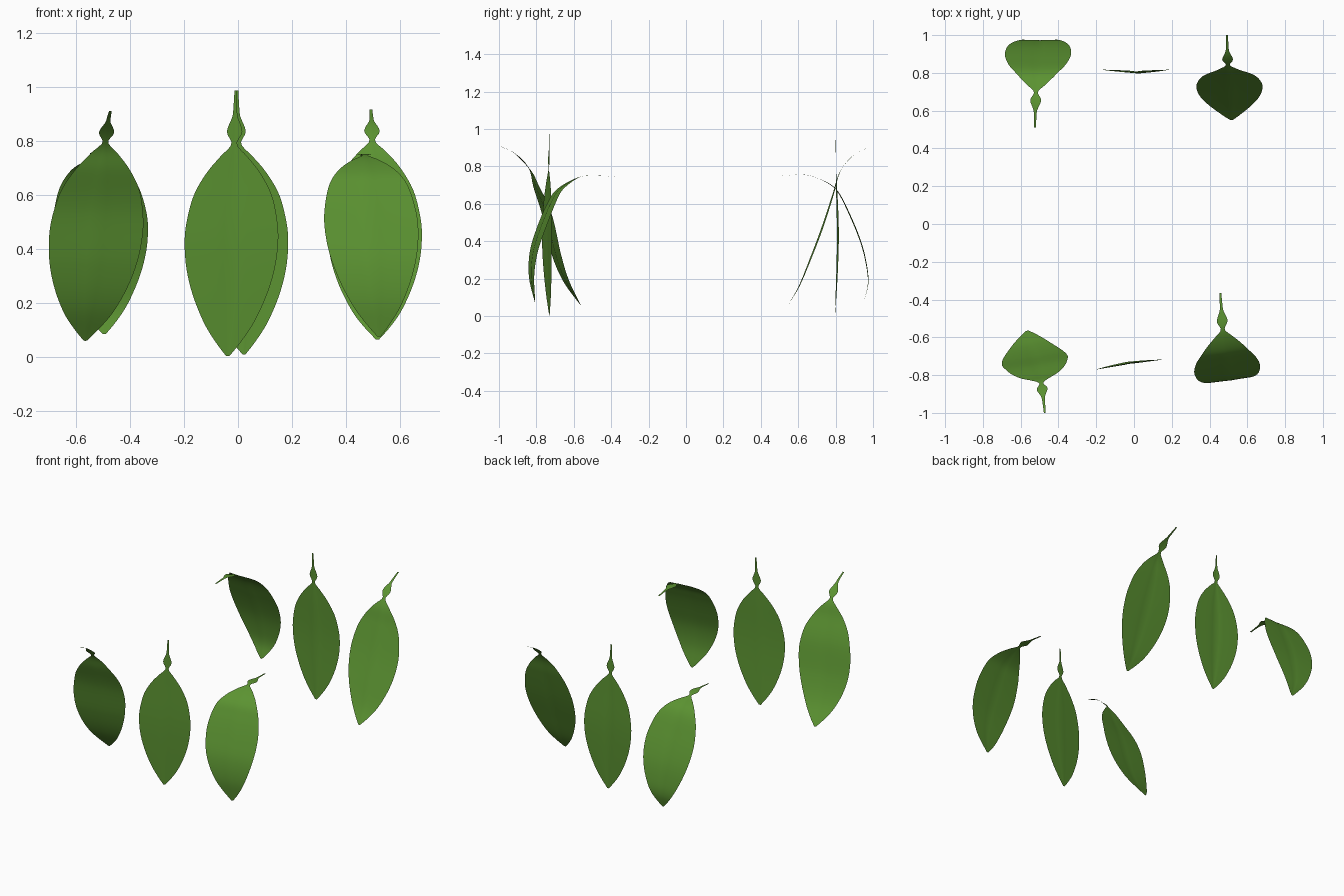
import bpy, bmesh, math
from mathutils import Vector

if "Cube" in bpy.data.objects:
    bpy.data.objects.remove(bpy.data.objects["Cube"])

green = bpy.data.materials.new("leaf_green")
green.diffuse_color = (0.105, 0.29, 0.031, 1)
green.use_nodes = True
green.node_tree.nodes["Principled BSDF"].inputs["Base Color"].default_value = green.diffuse_color

# half width along the leaf, from stalk end (0) to tip (0.97)
PROFILE = [(0, .005), (.06, .007), (.095, .010), (.15, .029), (.195, .010),
           (.24, .050), (.30, .100), (.38, .145), (.47, .168), (.55, .175),
           (.65, .165), (.75, .137), (.85, .092), (.92, .046), (.97, .006)]
ROWS, COLS = 72, 12


def catmull(p, n):
    """Smooth dense polyline through 2D points."""
    p = [Vector(q) for q in p]
    p = [2 * p[0] - p[1]] + p + [2 * p[-1] - p[-2]]
    out = []
    for i in range(1, len(p) - 2):
        a, b, c, d = p[i - 1:i + 3]
        for k in range(n):
            t = k / n
            out.append(.5 * (2 * b + (c - a) * t + (2 * a - 5 * b + 4 * c - d) * t * t
                             + (3 * b - a - 3 * c + d) * t ** 3))
    return out + [p[-2]]


def lookup(table, x):
    """Linear lookup in (key, value) pairs."""
    for (x0, v0), (x1, v1) in zip(table, table[1:]):
        if x <= x1:
            return v0 + (v1 - v0) * (x - x0) / max(x1 - x0, 1e-9)
    return table[-1][1]


WIDTHS = [tuple(v) for v in catmull(PROFILE, 6)]


def leaf(name, path, x_stem, x_tip, yaw, fold):
    """Leaf blade swept along a side-view (y, z) midline."""
    line = catmull(path, 12)
    dist = [0.0]
    for a, b in zip(line, line[1:]):
        dist.append(dist[-1] + (b - a).length)
    total = dist[-1]
    ys = list(zip(dist, [v.x for v in line]))
    zs = list(zip(dist, [v.y for v in line]))
    ang = math.radians(yaw)
    across = Vector((math.cos(ang), math.sin(ang), 0))

    def mid(s):
        return Vector((x_stem + (x_tip - x_stem) * s / total, lookup(ys, s), lookup(zs, s)))

    bm = bmesh.new()
    grid = []
    for i in range(ROWS + 1):
        s = total * i / ROWS
        c = mid(s)
        tangent = mid(min(s + .01, total)) - mid(max(s - .01, 0))
        normal = across.cross(tangent).normalized()
        if normal.y < 0:
            normal = -normal
        hw = lookup(WIDTHS, s / total * .97)
        row = []
        for j in range(COLS + 1):
            u = 2 * j / COLS - 1
            # shallow crease at the midrib
            lift = fold * math.sqrt(abs(u)) * hw / .175
            row.append(bm.verts.new(c + across * (u * hw) + normal * lift))
        grid.append(row)
    for a, b in zip(grid, grid[1:]):
        for j in range(COLS):
            bm.faces.new((a[j], b[j], b[j + 1], a[j + 1]))
    for f in bm.faces:
        f.smooth = True
    me = bpy.data.meshes.new(name)
    bm.to_mesh(me)
    bm.free()
    me.materials.append(green)
    bpy.context.collection.objects.link(bpy.data.objects.new(name, me))


# front row
leaf("front_left_leaf", [(-1, .91), (-.917, .87), (-.837, .785), (-.802, .69), (-.748, .545),
                         (-.70, .34), (-.645, .19), (-.565, .06)], -.472, -.565, 9, .004)
leaf("front_middle_leaf", [(-.73, .985), (-.735, .7), (-.74, .4), (-.73, .003)],
     -.008, -.038, 8.5, -.004)
leaf("front_right_leaf", [(-.365, .743), (-.47, .75), (-.57, .743), (-.675, .68), (-.725, .60),
                          (-.78, .465), (-.818, .34), (-.828, .21), (-.808, .075)],
     .457, .522, 8, .004)

# back row
leaf("back_left_leaf", [(.512, .75), (.633, .755), (.725, .727), (.805, .67), (.875, .535),
                        (.935, .385), (.965, .26), (.972, .17), (.953, .085)],
     -.525, -.495, 0, .006)
leaf("back_middle_leaf", [(.80, .985), (.802, .7), (.807, .4), (.797, .01)],
     -.004, .022, 0, .010)
leaf("back_right_leaf", [(1, .915), (.89, .855), (.82, .765), (.783, .65), (.725, .475),
                         (.665, .315), (.605, .165), (.55, .065)], .492, .516, 1, .006)
